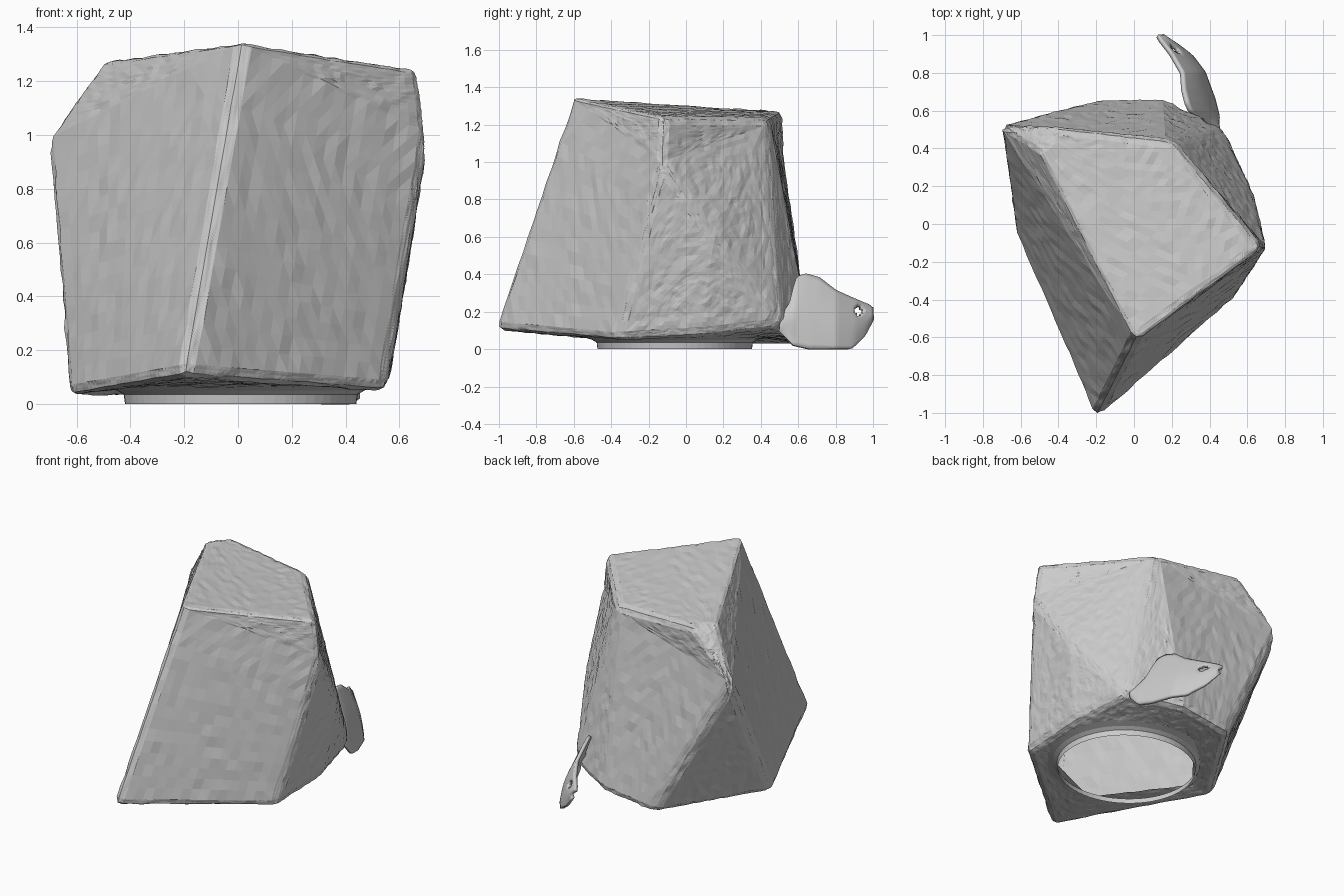
import bpy, bmesh, math
from mathutils import Vector

if "Cube" in bpy.data.objects:
    bpy.data.objects.remove(bpy.data.objects["Cube"])


def make_object(name, bm, recalc=True):
    if recalc:
        bmesh.ops.recalc_face_normals(bm, faces=bm.faces)
    me = bpy.data.meshes.new(name)
    bm.to_mesh(me)
    bm.free()
    ob = bpy.data.objects.new(name, me)
    bpy.context.collection.objects.link(ob)
    return ob


def lerp(table, t):
    for (a, va), (b, vb) in zip(table, table[1:]):
        if t <= b:
            return va + (vb - va) * (t - a) / (b - a)
    return table[-1][1]


# Fine stone grain for the rough body
grain = bpy.data.textures.new("grain", 'CLOUDS')
grain.noise_scale = 0.05


def roughen(ob, levels, strength):
    sub = ob.modifiers.new("Subdivide", 'SUBSURF')
    sub.subdivision_type = 'SIMPLE'
    sub.levels = sub.render_levels = levels
    ob.modifiers.new("Facets", 'TRIANGULATE')
    d = ob.modifiers.new("Grain", 'DISPLACE')
    d.texture = grain
    d.strength = strength
    d.mid_level = 0.5


# Faceted body: named corners of the block
P = {
    'top_front': (0.01, -0.615, 1.345), 'top_right': (0.68, -0.12, 1.24),
    'top_back': (0.2, 0.445, 1.235), 'top_left_rear': (-0.39, 0.515, 1.28),
    'top_left': (-0.505, 0.40, 1.27),
    'shoulder': (-0.715, 0.53, 0.98), 'right_mid': (0.71, -0.13, 1.0),
    'front': (-0.205, -1.04, 0.105), 'right': (0.55, -0.37, 0.045),
    'right_low': (0.56, 0.08, 0.07),
    'rear_right': (0.48, 0.51, 0.12), 'rear': (0.15, 0.665, 0.07),
    'rear_left': (-0.21, 0.66, 0.02), 'left': (-0.635, -0.02, 0.025),
    'right_bulge': (0.645, 0.15, 0.60),
}
FACES = [
    'top_front top_right top_back top_left_rear top_left',
    'top_front top_left shoulder',
    'top_left top_left_rear shoulder',
    'top_front shoulder left front',
    'shoulder rear_left left',
    'top_front front right right_mid',
    'top_front right_mid top_right',
    'top_right right_mid top_back',
    'top_back right_mid right_bulge',
    'top_back right_bulge rear_right',
    'right_mid right right_bulge',
    'right right_low right_bulge',
    'right_low rear_right right_bulge',
    'top_back rear_right rear',
    'top_back rear rear_left shoulder',
    'top_back shoulder top_left_rear',
]
LOOP = 'front right right_low rear_right rear rear_left left'.split()
CX, CY = 0.01, -0.06

bm = bmesh.new()
V = {k: bm.verts.new(p) for k, p in P.items()}
for f in FACES:
    bm.faces.new([V[k] for k in f.split()])
# Underside runs inward to the foot opening
inner = []
for k in LOOP:
    d = (Vector(P[k]) - Vector((CX, CY, 0))).to_2d().normalized() * 0.50
    inner.append(bm.verts.new((CX + d.x, CY + d.y, 0.06)))
for i in range(len(LOOP)):
    j = (i + 1) % len(LOOP)
    bm.faces.new((V[LOOP[i]], V[LOOP[j]], inner[j], inner[i]))
body = make_object("faceted_body", bm)
bev = body.modifiers.new("Worn edges", 'BEVEL')
bev.width = 0.045
bev.segments = 2
bev.limit_method = 'ANGLE'
bev.angle_limit = math.radians(25)
roughen(body, 4, 0.016)

# Open foot ring under the body
bm = bmesh.new()
N = 64
rings = []
for r, z in ((0.51, 0.064), (0.46, 0.05), (0.435, 0.035), (0.43, 0.0)):
    rings.append([bm.verts.new((CX + r * math.cos(2 * math.pi * i / N),
                                CY + r * 0.96 * math.sin(2 * math.pi * i / N), z))
                  for i in range(N)])
for a, b in zip(rings, rings[1:]):
    for i in range(N):
        j = (i + 1) % N
        bm.faces.new((a[i], b[i], b[j], a[j]))
make_object("foot_ring", bm, False)

# Thin curved tab at the back, with a small hole near its tip
LOW = [(0.5, 0.10), (0.57, 0.02), (0.66, 0.0), (0.88, 0.0), (0.95, 0.07), (0.995, 0.16)]
HIGH = [(0.5, 0.16), (0.56, 0.25), (0.59, 0.385), (0.64, 0.40), (0.71, 0.38),
        (0.8, 0.31), (0.9, 0.265), (0.97, 0.235), (0.995, 0.215)]
BASE = [(0.5, 0.475), (0.65, 0.425), (0.8, 0.37), (0.9, 0.295), (0.995, 0.205)]
bm = bmesh.new()
NY, NZ = 40, 16
grid = []
for i in range(NY + 1):
    y = 0.5 + 0.495 * i / NY
    lo, hi = lerp(LOW, y), lerp(HIGH, y)
    col = []
    for j in range(NZ + 1):
        z = lo + (hi - lo) * j / NZ
        x = lerp(BASE, y) - 0.38 * z + 0.02 * math.sin(math.pi * j / NZ)
        col.append(bm.verts.new((x, y, z)))
    grid.append(col)
for i in range(NY):
    for j in range(NZ):
        bm.faces.new((grid[i][j], grid[i + 1][j], grid[i + 1][j + 1], grid[i][j + 1]))
hole = [f for f in bm.faces
        if math.hypot(f.calc_center_median().y - 0.92, (f.calc_center_median().z - 0.2) * 0.8) < 0.022]
bmesh.ops.delete(bm, geom=hole, context='FACES')
tab = make_object("rear_tab", bm)
sol = tab.modifiers.new("Thickness", 'SOLIDIFY')
sol.thickness = 0.022
sol.offset = 0
for p in tab.data.polygons:
    p.use_smooth = True
